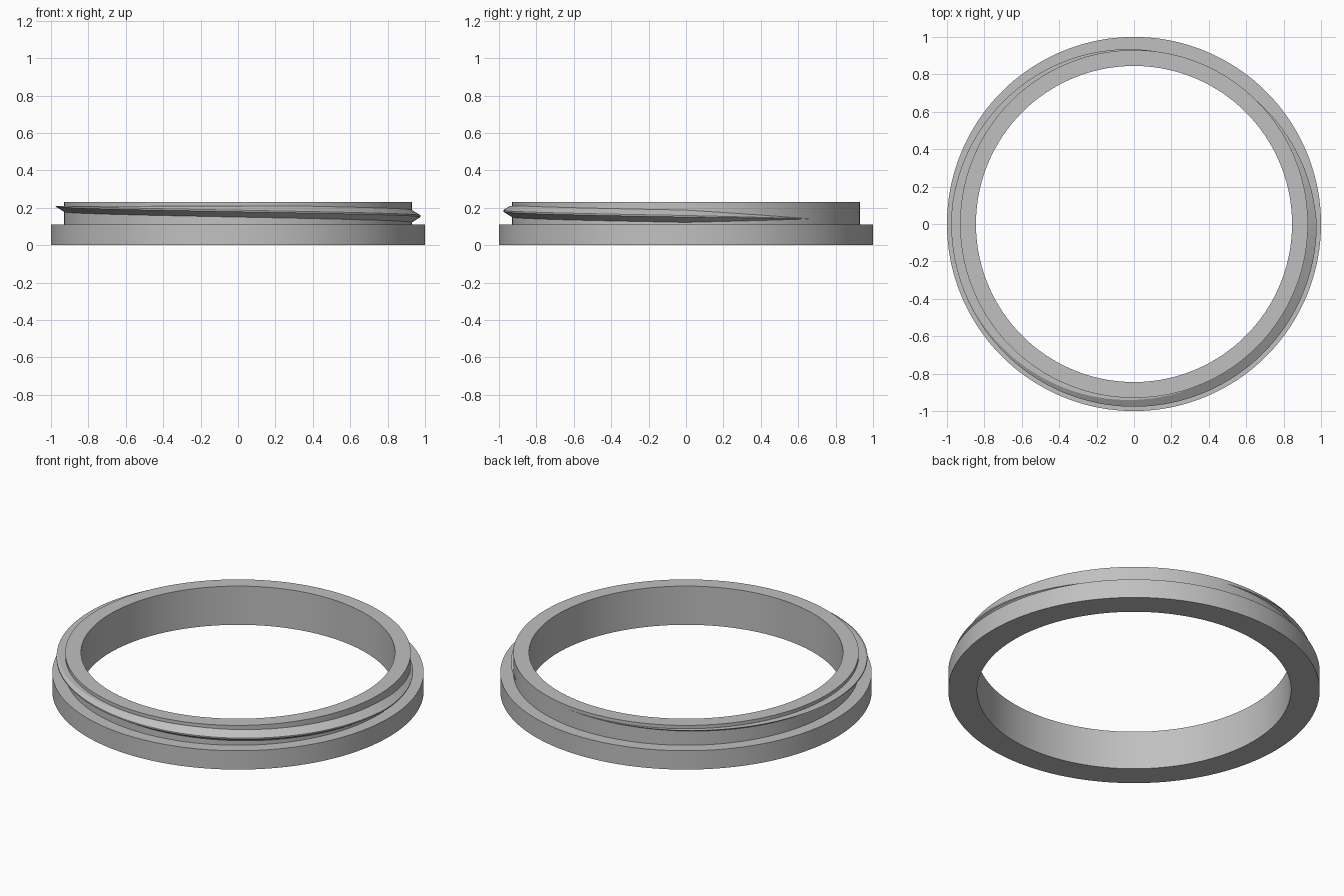
import bpy, bmesh
from math import sin, cos, radians

cube = bpy.data.objects.get("Cube")
if cube:
    bpy.data.objects.remove(cube)

# Material
grey = bpy.data.materials.new("neutral grey")
grey.use_nodes = True
colour = (0.53, 0.53, 0.53, 1)
grey.diffuse_color = colour
grey.node_tree.nodes["Principled BSDF"].inputs["Base Color"].default_value = colour

BASE_R, NECK_R, BORE_R = 1.0, 0.93, 0.845
BASE_TOP, NECK_TOP = 0.112, 0.23


def sweep(name, sections, closed):
    """Skin (angle, [(radius, z), ...]) sections around the z axis."""
    bm = bmesh.new()
    rows = [[bm.verts.new((r * cos(a), r * sin(a), z)) for r, z in pts]
            for a, pts in sections]
    pairs = list(zip(rows, rows[1:]))
    if closed:
        pairs.append((rows[-1], rows[0]))
    for a, b in pairs:
        for i in range(len(a)):
            j = (i + 1) % len(a)
            bm.faces.new((a[i], b[i], b[j], a[j]))
    if not closed:
        bm.faces.new(rows[0])
        bm.faces.new(rows[-1])
    bmesh.ops.remove_doubles(bm, verts=bm.verts[:], dist=1e-5)
    bmesh.ops.dissolve_degenerate(bm, edges=bm.edges[:], dist=1e-5)
    bmesh.ops.recalc_face_normals(bm, faces=bm.faces[:])
    mesh = bpy.data.meshes.new(name)
    bm.to_mesh(mesh)
    bm.free()
    mesh.materials.append(grey)
    obj = bpy.data.objects.new(name, mesh)
    bpy.context.collection.objects.link(obj)
    bpy.ops.object.select_all(action='DESELECT')
    obj.select_set(True)
    bpy.context.view_layer.objects.active = obj
    bpy.ops.object.shade_smooth_by_angle(angle=radians(25))
    return obj


# Stepped ring: wide base with a narrower neck
profile = [(BORE_R, 0), (BASE_R, 0), (BASE_R, BASE_TOP),
           (NECK_R, BASE_TOP), (NECK_R, NECK_TOP), (BORE_R, NECK_TOP)]
STEPS = 180
sweep("stepped_ring",
      [(radians(360 * i / STEPS), profile) for i in range(STEPS)], True)

# Screw thread: tapers in at its start, is cut flat near the neck's rim
LEAD_IN, END, CUT_Z = -45, 278, 0.21
HALF, FLAT, DEPTH = 0.033, 0.004, 0.047


def thread_section(turn):
    scale = min(1, max(0.02, (turn - LEAD_IN) / -LEAD_IN))
    half, flat, depth = HALF * scale, FLAT * scale, DEPTH * scale
    peak = 0.155 + 0.0285 * turn / 90
    pts = [(NECK_R - 0.01, min(peak - half, CUT_Z))]
    for dz in (-half, -flat, flat, half):
        z = min(peak + dz, CUT_Z)
        rise = (half - abs(z - peak)) / (half - flat)
        pts.append((NECK_R + depth * min(1, max(0, rise)), z))
    pts.append((NECK_R - 0.01, pts[-1][1]))
    return radians(-turn), pts


COUNT = 170
sweep("screw_thread",
      [thread_section(LEAD_IN + (END - LEAD_IN) * i / COUNT)
       for i in range(COUNT + 1)], False)
